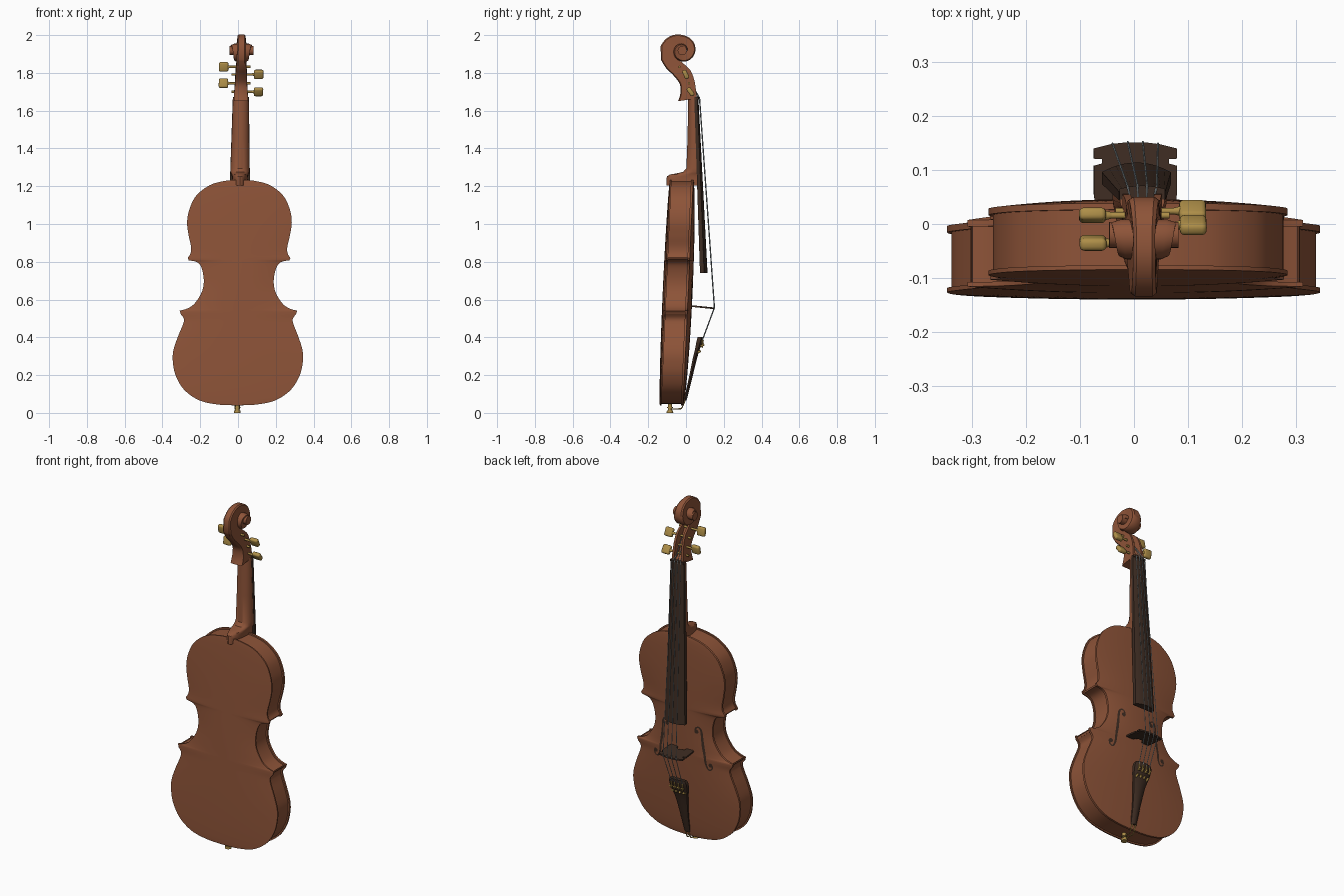
import bpy, bmesh, math
from mathutils import Vector, Matrix

if "Cube" in bpy.data.objects:
    bpy.data.objects.remove(bpy.data.objects["Cube"])

def material(name, col):
    m = bpy.data.materials.new(name)
    m.diffuse_color = (*col, 1)
    m.use_nodes = True
    m.node_tree.nodes["Principled BSDF"].inputs["Base Color"].default_value = m.diffuse_color
    return m

WOOD = material("varnished_wood", (0.27, 0.088, 0.040))
EBONY = material("dark_ebony", (0.047, 0.025, 0.016))
BRASS = material("dull_brass", (0.42, 0.27, 0.065))
STEEL = material("string_steel", (0.40, 0.46, 0.48))

def finish(bm, name, mat):
    """Clean up, apply the slight sideways lean of the instrument and link."""
    bmesh.ops.remove_doubles(bm, verts=bm.verts, dist=1e-5)
    bmesh.ops.recalc_face_normals(bm, faces=bm.faces)
    for v in bm.verts:
        v.co.x += 0.0115 * v.co.z - 0.004
    me = bpy.data.meshes.new(name)
    bm.to_mesh(me)
    bm.free()
    me.materials.append(mat)
    ob = bpy.data.objects.new(name, me)
    bpy.context.collection.objects.link(ob)
    return ob

def spline(pts, n=6):
    """Catmull-Rom curve through points of any dimension."""
    out = []
    for i in range(len(pts) - 1):
        p0, p1, p2, p3 = pts[max(i - 1, 0)], pts[i], pts[i + 1], pts[min(i + 2, len(pts) - 1)]
        for k in range(n):
            t = k / n
            out.append(tuple(0.5 * (2 * b + (c - a) * t + (2 * a - 5 * b + 4 * c - d) * t * t
                       + (3 * b - a - 3 * c + d) * t ** 3) for a, b, c, d in zip(p0, p1, p2, p3)))
    return out + [tuple(pts[-1])]

def lerp_table(x, table):
    for (a, *p), (b, *q) in zip(table, table[1:]):
        if x <= b:
            t = (x - a) / (b - a)
            return [m + (n - m) * t for m, n in zip(p, q)]
    return list(table[-1][1:])

def loft(name, sections, mat, caps=True):
    bm = bmesh.new()
    rings = [[bm.verts.new(p) for p in s] for s in sections]
    n = len(rings[0])
    for a, b in zip(rings, rings[1:]):
        for j in range(n):
            bm.faces.new((a[j], a[(j + 1) % n], b[(j + 1) % n], b[j]))
    if caps:
        bm.faces.new(rings[0])
        bm.faces.new(rings[-1])
    return finish(bm, name, mat)

def rod(bm, a, b, r1, r2=None, seg=12):
    a, b = Vector(a), Vector(b)
    d = b - a
    mtx = Matrix.Translation((a + b) / 2) @ d.to_track_quat('Z', 'Y').to_matrix().to_4x4()
    bmesh.ops.create_cone(bm, cap_ends=True, segments=seg, radius1=r1,
                          radius2=r1 if r2 is None else r2, depth=d.length, matrix=mtx)

# ---- body outline, right half, from top to bottom ----
groups = [
    [(0, 1.235), (.08, 1.228), (.16, 1.205), (.23, 1.15), (.265, 1.08), (.277, 1.01),
     (.268, .94), (.255, .88), (.257, .845), (.272, .82)],
    [(.272, .82), (.266, .808)],
    [(.266, .808), (.22, .797), (.197, .765), (.185, .70), (.195, .64), (.232, .58), (.27, .553), (.311, .541)],
    [(.311, .541), (.305, .522)],
    [(.305, .522), (.288, .497), (.294, .465), (.32, .40), (.342, .33), (.344, .27), (.327, .195),
     (.28, .12), (.2, .066), (.1, .044), (0, .04)]]
outline = []
for g in groups:
    pts = spline(g, 7 if len(g) > 2 else 2)
    outline += pts if not outline else pts[1:]
LEAN = 0.045
BACK_Y, FRONT_Y = -0.150, -0.017

def half_width(z):
    return lerp_table(-z, [(-b, a) for a, b in outline])[0]

def arch(u, z):
    v = (z - 0.6375) / 0.5975
    return max(0, 1 - v * v) ** 0.6 * max(0, 1 - abs(u) ** 2.2)

def top_y(x, z):
    return FRONT_Y + LEAN * z + 0.023 * arch(x / half_width(z), z)

# ---- arched plates ----
def plate(name, y_out, y_in, height):
    bm = bmesh.new()
    us = [math.sin(math.pi / 2 * (j / 12 - 1)) for j in range(25)]
    outer = [[bm.verts.new((u * w, y_out + LEAN * z + height * arch(u, z), z)) for u in us] for w, z in outline]
    inner = [[bm.verts.new((u * w, y_in + LEAN * z, z)) for u in us] for w, z in outline]
    for i in range(len(outline) - 1):
        for g in (outer, inner):
            for j in range(24):
                bm.faces.new((g[i][j], g[i][j + 1], g[i + 1][j + 1], g[i + 1][j]))
        for j in (0, 24):
            bm.faces.new((outer[i][j], outer[i + 1][j], inner[i + 1][j], inner[i][j]))
    return finish(bm, name, WOOD)

plate("back_plate", BACK_Y + 0.01, BACK_Y + 0.018, -0.012)
plate("front_plate", FRONT_Y, FRONT_Y - 0.012, 0.023)

# ---- ribs ----
loop = outline + [(-x, z) for x, z in reversed(outline[1:-1])]
inset = []
for i, (x, z) in enumerate(loop):
    (ax, az), (bx, bz) = loop[i - 1], loop[(i + 1) % len(loop)]
    n = Vector((bz - az, ax - bx)).normalized() * 0.008
    inset.append((x + n.x, z + n.y))
loft("ribs", [[(x, y + LEAN * z, z) for x, z in inset] for y in (BACK_Y + 0.014, FRONT_Y - 0.006)], WOOD, False)

# ---- sound holes: thin tapering S strips with round eyes ----
path = spline([(.088, .688, .006), (.092, .708, .004), (.110, .715, .004), (.124, .695, .006), (.128, .65, .007),
               (.134, .60, .008), (.143, .55, .007), (.149, .505, .006), (.164, .478, .004),
               (.183, .484, .004), (.186, .506, .006)], 5)
for side, label in ((-1, "left"), (1, "right")):
    bm = bmesh.new()
    rows = []
    for i, (x, z, r) in enumerate(path):
        a, b = path[max(i - 1, 0)], path[min(i + 1, len(path) - 1)]
        n = Vector((b[1] - a[1], a[0] - b[0])).normalized() * r
        rows.append([bm.verts.new((side * (x + k * n.x), top_y(x + k * n.x, z + k * n.y) + .002, z + k * n.y))
                     for k in (-1, 1)])
    for a, b in zip(rows, rows[1:]):
        bm.faces.new((a[0], a[1], b[1], b[0]))
    for cx, cz in ((.095, .688), (.177, .506)):
        bm.faces.new([bm.verts.new((side * x, top_y(x, z) + .0025, z)) for x, z in
                      [(cx + .012 * math.cos(t * math.pi / 8), cz + .012 * math.sin(t * math.pi / 8))
                       for t in range(16)]])
    finish(bm, label + "_sound_hole", EBONY)

# ---- neck with heel ----
def d_section(z, w, back, front):
    return [(w * math.cos(math.pi * k / 14), front - (front - back) * math.sin(math.pi * k / 14) ** .8, z)
            for k in range(15)]
neck = [(1.205, .042, -.104, .066), (1.235, .042, -.104, .066), (1.252, .043, -.101, .065), (1.262, .045, -.085, .064),
        (1.268, .048, -.05, .063), (1.276, .051, -.015, .062), (1.295, .051, .002, .062),
        (1.45, .047, .008, .056), (1.67, .042, .012, .05)]
loft("neck", [d_section(*s) for s in neck], WOOD)

# ---- fingerboard and nut ----
def board_section(z, w, low, high, drop):
    top = [(w * (1 - k / 5), high - drop * (1 - k / 5) ** 2, z) for k in range(11)]
    return [(-w, low, z), (w, low, z)] + top
loft("fingerboard", [board_section(1.66, .043, .044, .066, .006), board_section(.74, .064, .074, .114, .018)], EBONY)
loft("nut", [board_section(z, .042, .045, .071, .006) for z in (1.66, 1.672)], EBONY)

# ---- pegbox and scroll in one sweep: back point, front point, half width, groove depth ----
sweep = spline([(-.042, 1.65, .055, 1.665, .037, .0), (-.03, 1.69, .054, 1.70, .036, .04),
                (-.033, 1.74, .043, 1.765, .032, .045), (-.065, 1.785, .022, 1.815, .030, .045),
                (-.105, 1.825, -.012, 1.848, .027, .03), (-.133, 1.87, -.06, 1.888, .025, .0)], 4)
CY, CZ = -.02, 1.918
turns = [(0, .122, .024), (45, .102, .021), (90, .082, .020), (180, .070, .029), (270, .058, .037),
         (360, .045, .046), (450, .036, .055), (540, .028, .062)]
for t in range(12, 541, 12):
    r, w = lerp_table(t, turns)
    c, s = math.cos(math.radians(180 - t)), math.sin(math.radians(180 - t))
    sweep.append((CY + r * c, CZ + r * s, CY + .35 * r * c, CZ + .35 * r * s, w, 0))
sections = []
for by, bz, fy, fz, w, d in sweep:
    back, front = Vector((0, by, bz)), Vector((0, fy, fz))
    depth = (back - front).normalized()
    X = Vector((1, 0, 0))
    wi, floor, d = w * .6, front + depth * max(d, 0), max(d, 0)
    ridge = back - depth * .006
    sections.append([ridge - X * w, front - X * w, front - X * wi, floor - X * wi, floor + X * wi,
                     front + X * wi, front + X * w, ridge + X * w, back + X * w * .7, back - X * w * .7])
# keep coincident groove points apart on the solid stretches
for s in sections:
    if (s[2] - s[3]).length < 1e-4:
        shift = (s[0] - s[1]) * .02
        s[3] += shift
        s[4] += shift
loft("pegbox_and_scroll", sections, WOOD)
bm = bmesh.new()
rod(bm, (-.064, CY, CZ), (.064, CY, CZ), .024, seg=24)
finish(bm, "scroll_eye", WOOD)

# ---- tuning pegs ----
pegs = [(-1, -.035, 1.832, 10), (1, -.002, 1.792, 25), (-1, .016, 1.745, -10), (1, .024, 1.70, 35)]
for i, (s, y, z, tilt) in enumerate(pegs):
    bm = bmesh.new()
    rod(bm, (-s * .05, y, z), (s * .065, y, z), .006)
    rod(bm, (s * .058, y, z), (s * .082, y, z), .006, .012)
    mtx = Matrix.Translation((s * .093, y, z)) @ Matrix.Rotation(math.radians(tilt), 4, 'X') @ \
        Matrix.Diagonal((.025, .012, .025, 1))
    head = bmesh.ops.create_cube(bm, size=2, matrix=mtx)
    edges = list({e for v in head['verts'] for e in v.link_edges})
    bmesh.ops.bevel(bm, geom=edges, offset=.009, segments=3, profile=.5, affect='EDGES')
    finish(bm, f"tuning_peg_{i + 1}", BRASS)

# ---- bridge ----
half = [(.02, .151), (.045, .148), (.077, .140), (.077, .121), (.062, .120), (.062, .112), (.077, .108),
        (.077, .055), (.073, .026), (.03, .028), (.025, .048), (.01, .055)]
prof = half + [(-x, y) for x, y in reversed(half)]
loft("bridge", [[(x, y, z + (.09 - y) * .1) for x, y in prof] for z in (.555, .564)], EBONY)

# ---- tailpiece ----
tail = spline([(.066, .018, -.012, .003), (.10, .020, -.004, .012), (.18, .026, .014, .032), (.28, .038, .034, .056),
               (.33, .051, .046, .071), (.38, .056, .056, .087), (.402, .047, .062, .09)], 4)
loft("tailpiece", [board_section(z, w, lo, hi, .010) for z, w, lo, hi in tail], EBONY)

# ---- strings and fine tuners ----
strings, tuners = bmesh.new(), bmesh.new()
for k, i in zip((-1.5, -.5, .5, 1.5), (2, 0, 1, 3)):
    edge = .003 if abs(k) > 1 else 0
    s, py, pz, _ = pegs[i]
    pts = [(k * .011, py + .004, pz), (k * .018, .073 - edge, 1.667), (k * .028, .152 - edge, .557),
           (k * .024, .088 - edge, .385)]
    for a, b in zip(pts, pts[1:]):
        rod(strings, a, b, .002, seg=6)
    x = k * .024
    rod(tuners, (x, .076, .352), (x, .097, .362), .005)
    rod(tuners, (x, .086, .345), (x, .09 - edge, .385), .004)
    rod(tuners, (x, .055, .318), (x, .078, .328), .006)
finish(strings, "strings", STEEL)
finish(tuners, "fine_tuners", BRASS)

# ---- end pin and tail loop ----
bm = bmesh.new()
rod(bm, (0, -.085, .012), (0, -.085, .048), .011, seg=20)
rod(bm, (0, -.085, 0), (0, -.085, .013), .018, .016, 20)
rod(bm, (0, -.085, .026), (0, -.085, .032), .016, seg=20)
finish(bm, "end_pin", BRASS)
bm = bmesh.new()
for s in (-1, 1):
    pts = [(s * .010, -.002, .075), (s * .011, -.016, .036), (s * .011, -.026, .022), (s * .011, -.085, .020)]
    for a, b in zip(pts, pts[1:]):
        rod(bm, a, b, .003, seg=8)
finish(bm, "tail_loop", BRASS)

# ---- smooth shading with crisp edges ----
bpy.ops.object.select_all(action='SELECT')
bpy.context.view_layer.objects.active = bpy.data.objects["neck"]
bpy.ops.object.shade_smooth_by_angle(angle=math.radians(35))
